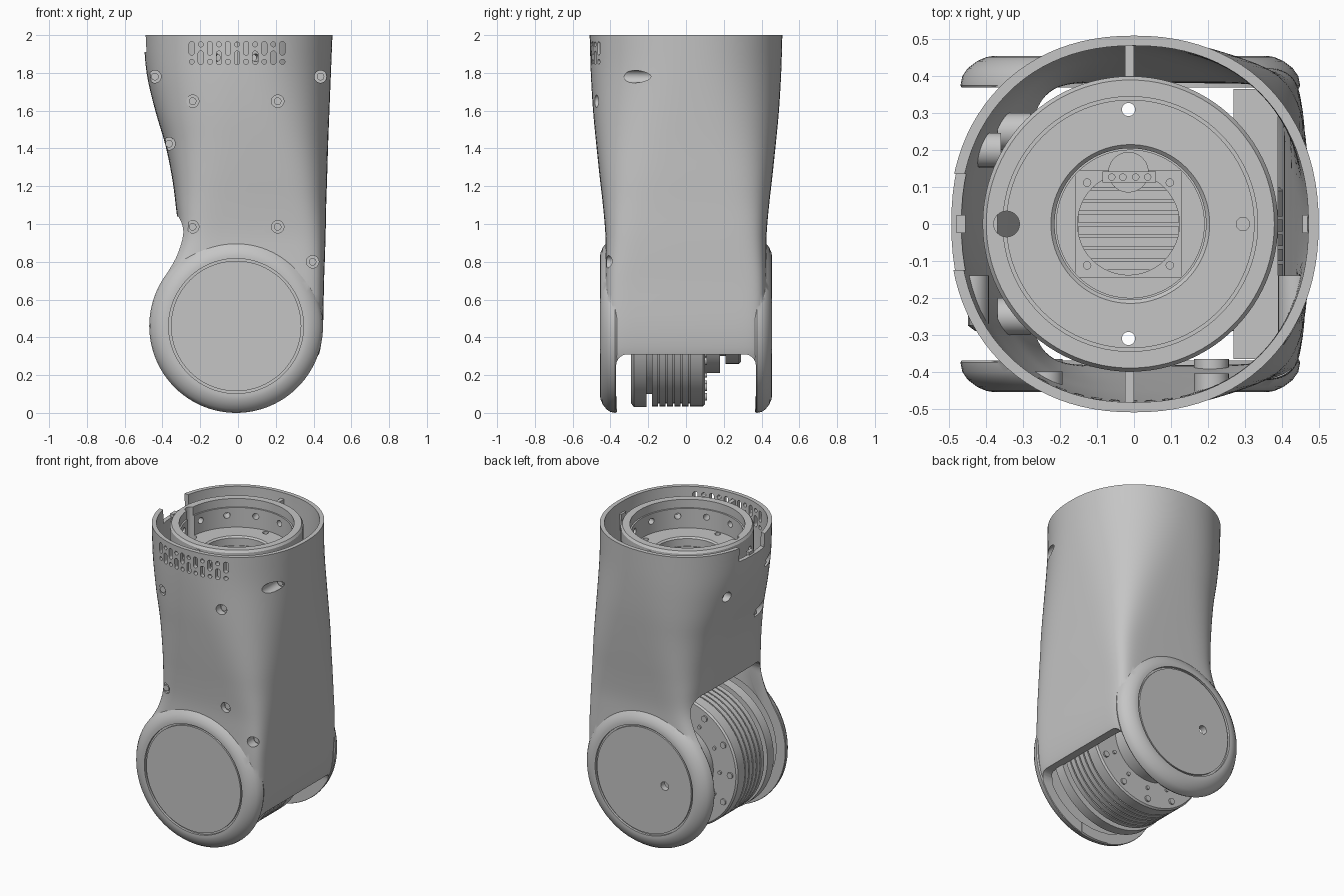
import bpy, bmesh, math
from mathutils import Vector, Matrix

cube = bpy.data.objects.get("Cube")
if cube:
    bpy.data.objects.remove(cube, do_unlink=True)

grey = bpy.data.materials.new("plain grey")
grey.use_nodes = True
grey.diffuse_color = (0.56, 0.56, 0.56, 1)
grey.node_tree.nodes["Principled BSDF"].inputs["Base Color"].default_value = grey.diffuse_color


def make(name, bm):
    bmesh.ops.recalc_face_normals(bm, faces=bm.faces)
    me = bpy.data.meshes.new(name)
    bm.to_mesh(me)
    bm.free()
    me.materials.append(grey)
    ob = bpy.data.objects.new(name, me)
    bpy.context.collection.objects.link(ob)
    return ob


def rod(bm, a, b, r, sides=24):
    a, b = Vector(a), Vector(b)
    m = Matrix.Translation((a + b) / 2) @ (b - a).to_track_quat('Z', 'Y').to_matrix().to_4x4()
    bmesh.ops.create_cone(bm, cap_ends=True, segments=sides, radius1=r, radius2=r,
                          depth=(b - a).length, matrix=m)


def box(bm, lo, hi):
    lo, hi = Vector(lo), Vector(hi)
    m = Matrix.Translation((lo + hi) / 2) @ Matrix.Diagonal((*(hi - lo), 1))
    bmesh.ops.create_cube(bm, size=1, matrix=m)


def boolean(ob, tool, op='DIFFERENCE'):
    tool.hide_render = True
    mod = ob.modifiers.new("cut", 'BOOLEAN')
    mod.operation, mod.object, mod.solver = op, tool, 'EXACT'
    dg = bpy.context.evaluated_depsgraph_get()
    me = bpy.data.meshes.new_from_object(ob.evaluated_get(dg))
    ob.modifiers.clear()
    ob.data = me
    bpy.data.objects.remove(tool, do_unlink=True)


def drill(ob, a, b, r, sides=24):
    bm = bmesh.new()
    rod(bm, a, b, r, sides)
    boolean(ob, make("drill", bm))


def bridge(bm, p, q):
    for i in range(len(p)):
        j = (i + 1) % len(p)
        bm.faces.new((p[i], p[j], q[j], q[i]))


def lathe(name, profile, matrix, closed=False, sides=96):
    bm = bmesh.new()
    rings = [[bm.verts.new(matrix @ Vector((r * math.cos(t), r * math.sin(t), h)))
              for t in (2 * math.pi * i / sides for i in range(sides))] for r, h in profile]
    for p, q in list(zip(rings, rings[1:])) + ([(rings[-1], rings[0])] if closed else []):
        bridge(bm, p, q)
    bmesh.ops.remove_doubles(bm, verts=bm.verts, dist=0.00001)
    return make(name, bm)


# Housing cross-sections: height, left edge, right edge, half depth, squareness
SECTIONS = [(.25, -.415, .4, .42, 11), (.32, -.44, .432, .425, 11), (.46, -.46, .45, .428, 11),
            (.68, -.415, .455, .428, 10), (.82, -.348, .46, .426, 8), (.95, -.318, .464, .427, 6.5),
            (1.1, -.33, .467, .44, 5), (1.25, -.35, .472, .457, 4), (1.42, -.385, .477, .475, 3.2),
            (1.6, -.438, .484, .492, 2.65), (1.8, -.484, .492, .504, 2.3), (2.0, -.5, .5, .51, 2.18)]


def section(t):
    i = min(int(t), len(SECTIONS) - 2)
    f = t - i
    a, b, c, d = (SECTIONS[max(0, min(k, len(SECTIONS) - 1))] for k in range(i - 1, i + 3))
    return [q + f / 2 * (r - p + f * (2 * p - 5 * q + 4 * r - s + f * (3 * (q - r) + s - p)))
            for p, q, r, s in zip(a, b, c, d)]


def loft(name, inset_low=0, inset_high=0, stretch=0, sides=96, steps=4):
    bm = bmesh.new()
    count = (len(SECTIONS) - 1) * steps
    rings = []
    for k in range(count + 1):
        z, left, right, depth, n = section(k / steps)
        inset = inset_low + (inset_high - inset_low) * k / count
        z += -stretch if k == 0 else stretch if k == count else 0
        half, mid = (right - left) / 2 - inset, (left + right) / 2
        ring = []
        for i in range(sides):
            c, s = math.cos(2 * math.pi * i / sides), math.sin(2 * math.pi * i / sides)
            x = mid + half * math.copysign(abs(c) ** (2 / n), c)
            y = (depth - inset) * math.copysign(abs(s) ** (2 / n), s)
            ring.append(bm.verts.new((x, y, z)))
        rings.append(ring)
    for p, q in zip(rings, rings[1:]):
        bridge(bm, p, q)
    bm.faces.new(rings[0])
    bm.faces.new(rings[-1])
    return make(name, bm)


# Housing with a round joint boss and cover disc on front and back
JOINT = Vector((-0.01, 0, 0.46))
housing = loft("housing")
boss = [(0, .365), (.455, .365), (.46, .375), (.455, .4), (.44, .422), (.415, .441), (.39, .452), (.372, .455),
        (.357, .455), (.357, .44), (.345, .44), (.345, .452), (0, .452)]
for sign in (-1, 1):
    turn = Matrix.Translation(JOINT) @ Matrix.Rotation(-sign * math.pi / 2, 4, 'X')
    boolean(housing, lathe("joint_boss", boss, turn), 'UNION')

# Screw pockets drilled into the solid, with matching posts left in the cavity
SCREWS = [(-.44, 1.78, -.17), (.437, 1.78, -.17), (-.24, 1.65, -.43), (.21, 1.65, -.435),
          (-.365, 1.425, -.18), (-.24, .985, -.395), (.21, .985, -.395), (.395, .8, -.355)]
pockets = [(Vector((x, y, z)), Vector((0, -1, 0))) for x, z, y in SCREWS]
pockets.append((Vector((-.39, .2, 1.69)), Vector((-1, 0, 0))))
cavity = loft("cavity", .055, .026, .1)
heads = bmesh.new()
for floor, out in pockets:
    drill(housing, floor + out * .4, floor, .033)
    drill(cavity, floor + out * .45, floor - out * .03, .047)
    rod(heads, floor + out * .014, floor - out * .01, .02, 16)
make("screw_heads", heads)
boolean(housing, cavity)

# Hollow joint bosses, tall opening on one side and low arch on the other
drill(housing, JOINT - Vector((0, .41, 0)), JOINT + Vector((0, .41, 0)), .39, 96)
for x0, x1, top, radius in [(-.7, -.1, 1.04, .1), (.1, .7, .31, .06)]:
    bm = bmesh.new()
    box(bm, (x0, -.37, -.2), (x1, .37, top))
    edges = [e for e in bm.edges if all(v.co.z > 0 for v in e.verts)
             and abs(e.verts[0].co.x - e.verts[1].co.x) > .1]
    bmesh.ops.bevel(bm, geom=edges, offset=radius, segments=6, affect='EDGES', profile=.5)
    boolean(housing, make("arch", bm))

# Rim gap, rear cover hole and staggered ventilation slots
bm = bmesh.new()
box(bm, (-.6, -.125, 1.91), (-.43, .135, 2.2))
rod(bm, (-.16, .38, .46), (-.16, .6, .46), .028)


def slot(x, z, r, half):
    ring = []
    for i in range(16):
        t = 2 * math.pi * (i + .5) / 16
        ring.append(bm.verts.new((x + r * math.cos(t), -.65, z + r * math.sin(t) + math.copysign(half, math.sin(t)))))
    new = bmesh.ops.extrude_face_region(bm, geom=[bm.faces.new(ring)])["geom"]
    bmesh.ops.translate(bm, vec=(0, .28, 0), verts=[g for g in new if isinstance(g, bmesh.types.BMVert)])


for i in range(11):
    x = -.245 + .048 * i
    long_z, dot_z = (1.93, 1.859) if i % 2 == 0 else (1.88, 1.951)
    slot(x, long_z, .014, .022)
    slot(x, dot_z, .013, 0)
boolean(housing, make("small_cuts", bm))

# Upper actuator: open ring with a flange, drilled through
upper = Matrix.Translation((-.01, 0, 0))
ring = lathe("upper_ring", [(.385, 1.45), (.4, 1.6), (.4, 1.97), (.39, 1.985), (.345, 1.985), (.345, 1.93),
                            (.335, 1.93), (.335, 1.8), (.215, 1.8), (.205, 1.79), (.205, 1.74),
                            (.36, 1.74), (.36, 1.45)], upper, True)
bm = bmesh.new()
for i in range(12):
    t = math.pi * (i + .5) / 6
    c, s = math.cos(t), math.sin(t)
    rod(bm, (-.01 + .3 * c, .3 * s, 1.88), (-.01 + .43 * c, .43 * s, 1.88), .02, 16)
for x, y, r in [(-.015, .31, .018), (-.015, -.31, .018), (-.345, 0, .035), (.295, 0, .018)]:
    rod(bm, (x, y, 1.7), (x, y, 2.1), r)
boolean(ring, make("ring_holes", bm))

# Core column with a square plate, cooling fins and a connector
lathe("core_column", [(0, 1.05), (.22, 1.05), (.22, 1.66), (.205, 1.74), (.2, 1.74),
                      (.2, 1.5), (0, 1.5)], upper)
bm = bmesh.new()
box(bm, (-.16, -.145, 1.6), (.13, .145, 1.63))
plate = make("square_plate", bm)
bm = bmesh.new()
rod(bm, (-.015, 0, 1.5), (-.015, 0, 1.7), .138, 48)
for x in (-.127, .097):
    for y in (-.112, .112):
        rod(bm, (x, y, 1.5), (x, y, 1.7), .01, 16)
boolean(plate, make("plate_hole", bm))
bm = bmesh.new()
for i in range(8):
    y = -.125 + .032 * i
    box(bm, (-.15, y, 1.49), (.12, y + .024, 1.54))
make("cooling_fins", bm)
bm = bmesh.new()
box(bm, (-.085, .112, 1.62), (.06, .142, 1.66))
for x in (-.06, -.03, .005, .037):
    rod(bm, (x, .127, 1.65), (x, .127, 1.67), .01, 12)
rod(bm, (-.015, .14, 1.6), (-.015, .14, 1.64), .055)
make("connector", bm)

# Lower motor: stepped, grooved drum lying across the joint
profile = [(0, -.29), (.41, -.29), (.43, -.275), (.43, -.21), (.36, -.21), (.36, -.18)]
for i in range(5):
    y = -.18 + .04 * i
    profile += [(.425, y), (.425, y + .032), (.41, y + .032), (.41, y + .04)]
profile += [(.425, .02), (.425, .09), (.415, .1), (.25, .1), (.25, .18), (.16, .18), (.16, .21),
            (.2, .21), (.2, .28), (.19, .29), (0, .29)]
axis = Vector((-.02, 0, .46))
lathe("motor_drum", profile, Matrix.Translation(axis) @ Matrix.Rotation(-math.pi / 2, 4, 'X'))
bm = bmesh.new()
for i in range(12):
    t = math.pi * i / 6
    spoke = Vector((math.cos(t), 0, math.sin(t)))
    for reach, r in ((.375, .02), (.3, .012)):
        p = axis + spoke * reach
        rod(bm, p + Vector((0, .09, 0)), p + Vector((0, .11, 0)), r, 16)
make("drum_bolts", bm)

# Inner mounting shelf and side pegs
bm = bmesh.new()
box(bm, (.27, -.365, .9), (.39, .365, .94))
for s in (-1, 1):
    rod(bm, (-.37, s * .25, 1.55), (-.28, s * .25, 1.55), .05)
make("inner_mounts", bm)

# Locating ribs between the housing and the upper ring
bm = bmesh.new()
for s in (-1, 1):
    box(bm, (-.025, s * .445 - .045, 1.8), (0, s * .445 + .045, 1.96))
    box(bm, (s * .468 - .012, -.025, 1.8), (s * .468 + .012, .025, 1.93))
make("locating_ribs", bm)

# Smooth shading with crisp edges
for ob in bpy.data.objects:
    ob.select_set(ob.type == 'MESH')
bpy.context.view_layer.objects.active = housing
bpy.ops.object.shade_smooth_by_angle(angle=math.radians(30))
